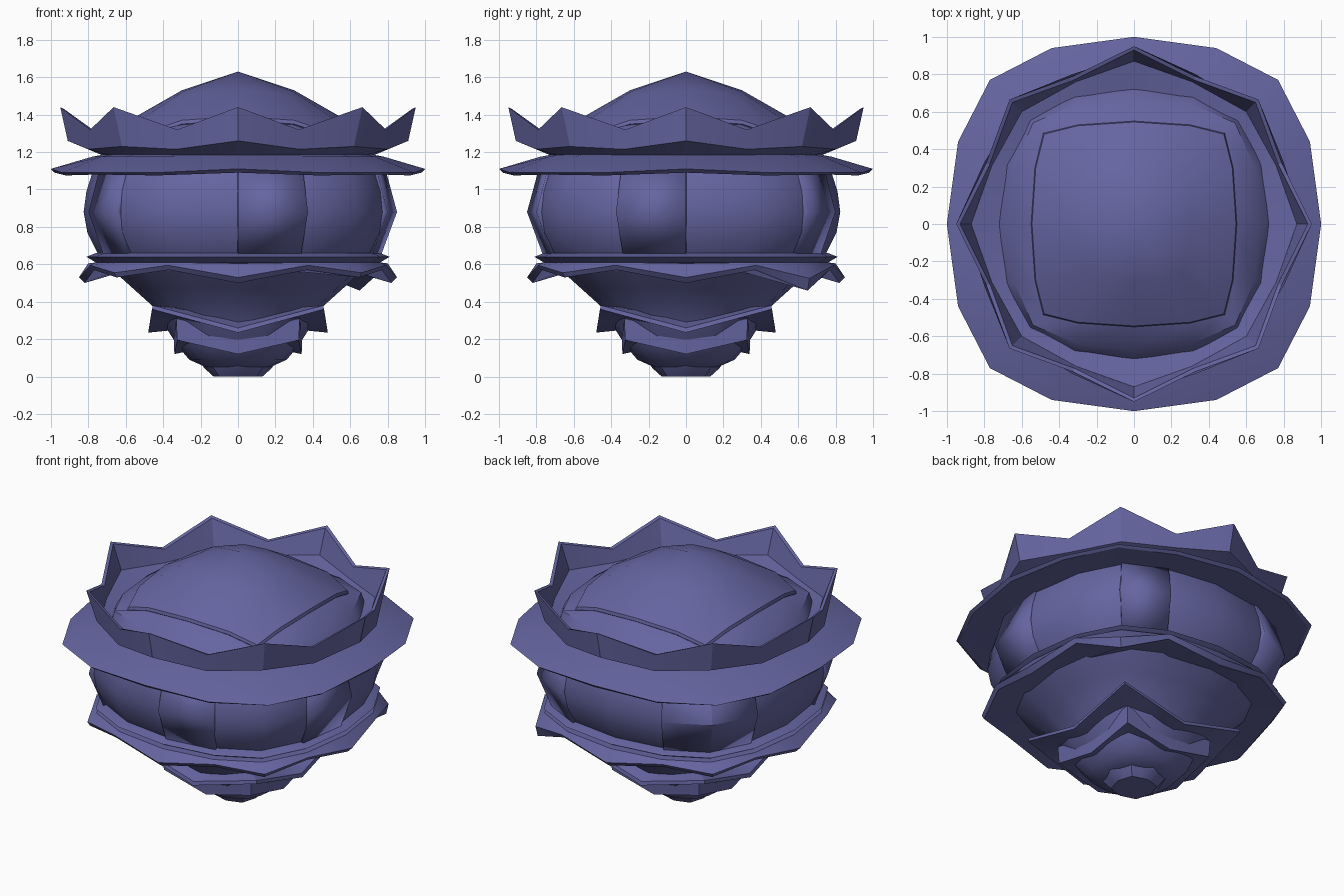
import bpy, math

if "Cube" in bpy.data.objects:
    bpy.data.objects.remove(bpy.data.objects["Cube"])

Q = [(1, 0), (0, 1), (-1, 0), (0, -1)]


def ring(card, mid, diag, z):
    """16 points: cardinal radius, mid point (long, short), diagonal x=y, z per kind."""
    za, zb, zd = z if isinstance(z, tuple) else (z, z, z)
    pts = []
    for c, s in Q:
        for x, y, h in ((card, 0, za), (mid[0], mid[1], zb),
                        (diag, diag, zd), (mid[1], mid[0], zb)):
            pts.append((x * c - y * s, x * s + y * c, h))
    return pts


def rnd(r, z):
    """Rounded-square ring used by the brim, body and bowl."""
    return ring(r, (r * .94, r * .44), r * .77, z)


def sqr(r, d, za, zd):
    """Four-cornered ring whose sides sag to the cardinal points."""
    return ring(r, ((r + d) / 2, d / 2), d, (za, (za + zd) / 2, zd))


def loft(name, rings, cols=range(16), loop=False, caps=(), angle=30):
    verts = [p for r in rings for p in r]
    n = len(rings)
    faces = []
    for i in range(n if loop else n - 1):
        a, b = i * 16, ((i + 1) % n) * 16
        for k in cols:
            j = (k + 1) % 16
            faces.append((a + k, a + j, b + j, b + k))
    if 'bottom' in caps:
        faces.append(tuple(range(15, -1, -1)))
    if 'top' in caps:
        top = (n - 1) * 16
        verts.append((0, 0, caps['top']))
        faces += [(top + k, top + (k + 1) % 16, len(verts) - 1) for k in range(16)]
    me = bpy.data.meshes.new(name)
    me.from_pydata(verts, [], faces)
    used = {v for f in faces for v in f}
    if len(used) < len(verts):
        import bmesh
        bm = bmesh.new()
        bm.from_mesh(me)
        bmesh.ops.delete(bm, geom=[v for v in bm.verts if not v.link_faces], context='VERTS')
        bm.to_mesh(me)
        bm.free()
    for p in me.polygons:
        p.use_smooth = True
    me.set_sharp_from_angle(angle=math.radians(angle))
    ob = bpy.data.objects.new(name, me)
    bpy.context.collection.objects.link(ob)
    mat = bpy.data.materials.get("blue_violet") or bpy.data.materials.new("blue_violet")
    mat.diffuse_color = (0.13, 0.13, 0.36, 1)
    mat.use_nodes = True
    mat.node_tree.nodes["Principled BSDF"].inputs["Base Color"].default_value = mat.diffuse_color
    me.materials.append(mat)
    return ob


# Round body with recessed smooth panels
loft("body", [rnd(.72, .62), rnd(.745, .65), rnd(.805, .77), rnd(.825, .88),
              rnd(.81, .99), rnd(.775, 1.10), rnd(.73, 1.17)], angle=60)

# Raised posts between the five panels
for i, cols in enumerate(([15], [2], [5, 6], [9], [12])):
    post = loft(f"body_post_{i + 1}", [rnd(.765, .65), rnd(.85, .88), rnd(.79, 1.10)],
                cols, angle=10)
    sol = post.modifiers.new("thickness", 'SOLIDIFY')
    sol.thickness = .04
    sol.offset = -1

# Wide brim
loft("brim", [rnd(.70, 1.09), rnd(.98, (1.09, 1.075, 1.08)),
              rnd(1.0, (1.11, 1.09, 1.09)), rnd(.78, 1.175), rnd(.70, 1.19)], loop=True)

# Pointed crown collar
loft("crown", [
    ring(.73, (.69, .30), .55, 1.185),
    ring(.91, (.80, .33), .62, (1.26, 1.215, 1.23)),
    ring(.95, (.79, .325), .665, (1.44, 1.32, 1.44)),
    ring(.93, (.77, .32), .65, (1.43, 1.315, 1.43)),
    ring(.87, (.76, .31), .60, (1.27, 1.23, 1.25)),
    ring(.70, (.66, .29), .53, 1.22)], loop=True)

# Shoulder under the dome
loft("shoulder", [ring(.74, (.69, .32), .56, 1.20), ring(.67, (.64, .31), .54, 1.29),
                  ring(.54, (.52, .29), .475, (1.37, 1.35, 1.29))], angle=50)

# Pillow-shaped dome with a small lip
loft("dome", [ring(.53, (.51, .29), .47, (1.35, 1.33, 1.27)),
              ring(.55, (.53, .30), .485, (1.37, 1.35, 1.29)),
              ring(.545, (.525, .30), .48, (1.39, 1.37, 1.31)),
              ring(.30, (.29, .15), .26, (1.53, 1.525, 1.50))],
     caps={'top': 1.63}, angle=40)

# Thin rim under the body
loft("lower_rim", [rnd(.70, .605), rnd(.76, .61), rnd(.81, .64),
                   rnd(.76, .66), rnd(.70, .665)], loop=True)

# Zigzag leaf skirt, with one corner hanging lower
skirt = [ring(.64, (.60, .28), .49, .565),
         ring(.82, (.77, .37), .65, (.50, .57, .53)),
         ring(.85, (.79, .375), .66, (.53, .595, .555)),
         ring(.80, (.76, .35), .62, (.605, .61, .61)),
         ring(.66, (.62, .29), .51, .61)]
for i, drop in ((1, .07), (2, .03)):
    x, y, z = skirt[i][2]
    skirt[i][2] = (x, y, z - drop)
loft("leaf_skirt", skirt, loop=True)

# Tapering bowl
loft("bowl", [rnd(.17, .05), rnd(.26, .09), rnd(.32, .16), rnd(.39, .27), rnd(.46, .38),
              rnd(.56, .47), rnd(.66, .56), rnd(.72, .62)], caps=('bottom',), angle=60)

# Upper and lower four-cornered leaf bands
loft("upper_leaf_band", [sqr(.33, .27, .25, .30), sqr(.48, .46, .235, .36),
                         sqr(.475, .455, .26, .38), sqr(.36, .32, .31, .37)], loop=True)
loft("lower_leaf_band", [sqr(.25, .20, .14, .17), sqr(.34, .325, .12, .195),
                         sqr(.345, .33, .235, .31), sqr(.32, .30, .245, .315),
                         sqr(.28, .24, .22, .25)], loop=True)

# Small square foot
loft("foot", [sqr(.13, .10, 0, 0), sqr(.18, .14, .045, .06), sqr(.19, .16, .06, .10)],
     caps=('bottom',))
